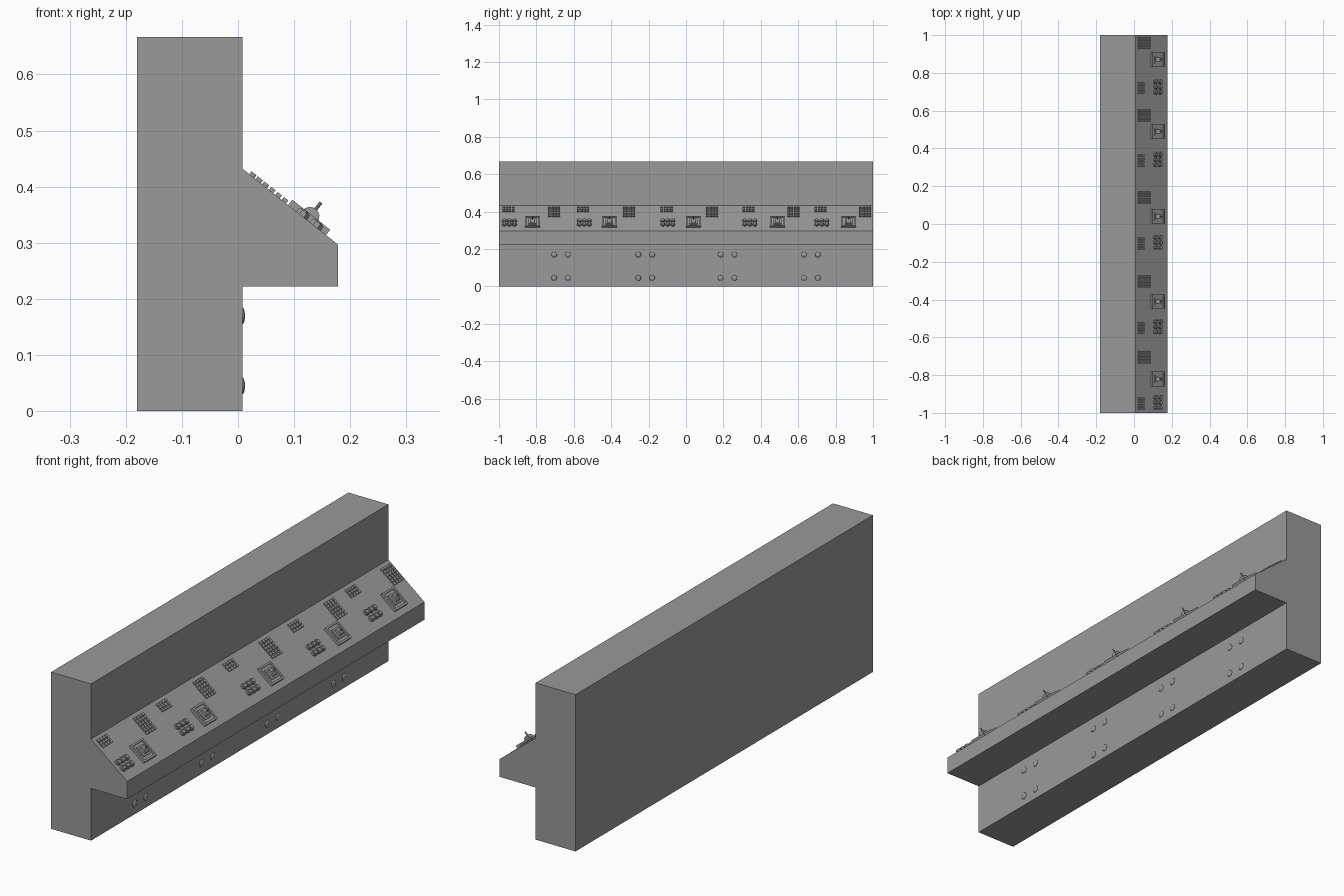
import bpy
import bmesh
from math import pi
from mathutils import Matrix, Vector

cube = bpy.data.objects.get("Cube")
if cube:
    bpy.data.objects.remove(cube)

GREY = (0.32, 0.32, 0.32, 1)
mat = bpy.data.materials.new("Plain grey")
mat.use_nodes = True
mat.diffuse_color = GREY
mat.node_tree.nodes["Principled BSDF"].inputs["Base Color"].default_value = GREY


def finish(name, bm, matrix=Matrix()):
    bmesh.ops.recalc_face_normals(bm, faces=bm.faces)
    mesh = bpy.data.meshes.new(name)
    bm.to_mesh(mesh)
    bm.free()
    mesh.materials.append(mat)
    ob = bpy.data.objects.new(name, mesh)
    ob.matrix_world = matrix
    bpy.context.collection.objects.link(ob)
    return ob


def box(bm, centre, size):
    m = Matrix.Translation(centre) @ Matrix.Diagonal((*size, 1))
    bmesh.ops.create_cube(bm, size=1, matrix=m)


def cone(bm, centre, r1, r2, depth, sides, turn=Matrix()):
    bmesh.ops.create_cone(bm, cap_ends=True, segments=sides, radius1=r1, radius2=r2,
                          depth=depth, matrix=Matrix.Translation(centre) @ turn)


# Wall and sloped desk, one extruded section
WALL = 0.008
EDGE = 0.178
section = [(-0.18, 0), (WALL, 0), (WALL, 0.222), (EDGE, 0.222),
           (EDGE, 0.297), (WALL, 0.432), (WALL, 0.667), (-0.18, 0.667)]
bm = bmesh.new()
face = bm.faces.new([bm.verts.new((x, -1, z)) for x, z in section])
ext = bmesh.ops.extrude_face_region(bm, geom=[face])
bmesh.ops.translate(bm, vec=(0, 2, 0),
                    verts=[g for g in ext["geom"] if isinstance(g, bmesh.types.BMVert)])
finish("console_body", bm)

# Desk frame: local x runs down the slope, local z points out of it
down = Vector((EDGE - WALL, 0, 0.297 - 0.432)).normalized()
side = Vector((0, 1, 0))
out = down.cross(side)


def on_desk(u, y):
    m = Matrix((down, side, out)).transposed().to_4x4()
    m.translation = Vector((WALL, y, 0.432)) + down * u
    return m


def keypad(name, u, y, rows, cols):
    bm = bmesh.new()
    for r in range(rows):
        for c in range(cols):
            box(bm, ((r - (rows - 1) / 2) * 0.0145, (c - (cols - 1) / 2) * 0.017, 0.002),
                (0.010, 0.0135, 0.009))
    finish(name, bm, on_desk(u, y))


def button_block(name, u, y):
    bm = bmesh.new()
    for r in (-0.5, 0.5):
        for c in (-1, 0, 1):
            p = Vector((r * 0.031, c * 0.027, 0.003))
            cone(bm, p, 0.0135, 0.0125, 0.012, 8, Matrix.Rotation(pi / 8, 4, "Z"))
            cone(bm, p + Vector((0, 0, 0.007)), 0.009, 0.007, 0.003, 8,
                 Matrix.Rotation(pi / 8, 4, "Z"))
    finish(name, bm, on_desk(u, y))


def joystick(name, u, y):
    # Square base with a raised rim
    bm = bmesh.new()
    box(bm, (0, 0, 0.001), (0.086, 0.080, 0.010))
    for s in (-1, 1):
        box(bm, (s * 0.039, 0, 0.006), (0.008, 0.080, 0.012))
        box(bm, (0, s * 0.036, 0.006), (0.070, 0.008, 0.012))
    box(bm, (0, 0, 0.007), (0.046, 0.042, 0.009))
    finish(name + "_base", bm, on_desk(u, y))
    # Pivot drum lying across the desk, with the stick
    bm = bmesh.new()
    cone(bm, (0, 0, 0.008), 0.017, 0.017, 0.022, 16, Matrix.Rotation(pi / 2, 4, "X"))
    cone(bm, (0, 0, 0.029), 0.003, 0.003, 0.022, 8)
    finish(name + "_stick", bm, on_desk(u, y))


# Five work stations: stick, large keypad, small keypad and buttons
stations = [(-0.82, -0.705, -0.95), (-0.41, -0.305, -0.55), (0.04, 0.14, -0.103),
            (0.49, 0.575, 0.335), (0.87, 0.958, 0.72)]
for i, (stick_y, large_y, small_y) in enumerate(stations, 1):
    joystick(f"joystick_{i}", 0.147, stick_y)
    keypad(f"large_keypad_{i}", 0.058, large_y, 5 + 1, 4)
    keypad(f"small_keypad_{i}", 0.035, small_y, 3, 4)
    button_block(f"button_block_{i}", 0.150, small_y + 0.006)

# Shallow domed bolts under the desk
for i, y in enumerate((-0.668, -0.218, 0.222, 0.668), 1):
    bm = bmesh.new()
    for dy in (-0.037, 0.037):
        for z in (0.045, 0.17):
            m = (Matrix.Translation((WALL, y + dy, z))
                 @ Matrix.Diagonal((0.0045, 0.015, 0.015, 1))
                 @ Matrix.Rotation(pi / 2, 4, "Y"))
            bmesh.ops.create_uvsphere(bm, u_segments=12, v_segments=6, radius=1, matrix=m)
    ob = finish(f"bolt_set_{i}", bm)
    for p in ob.data.polygons:
        p.use_smooth = True
